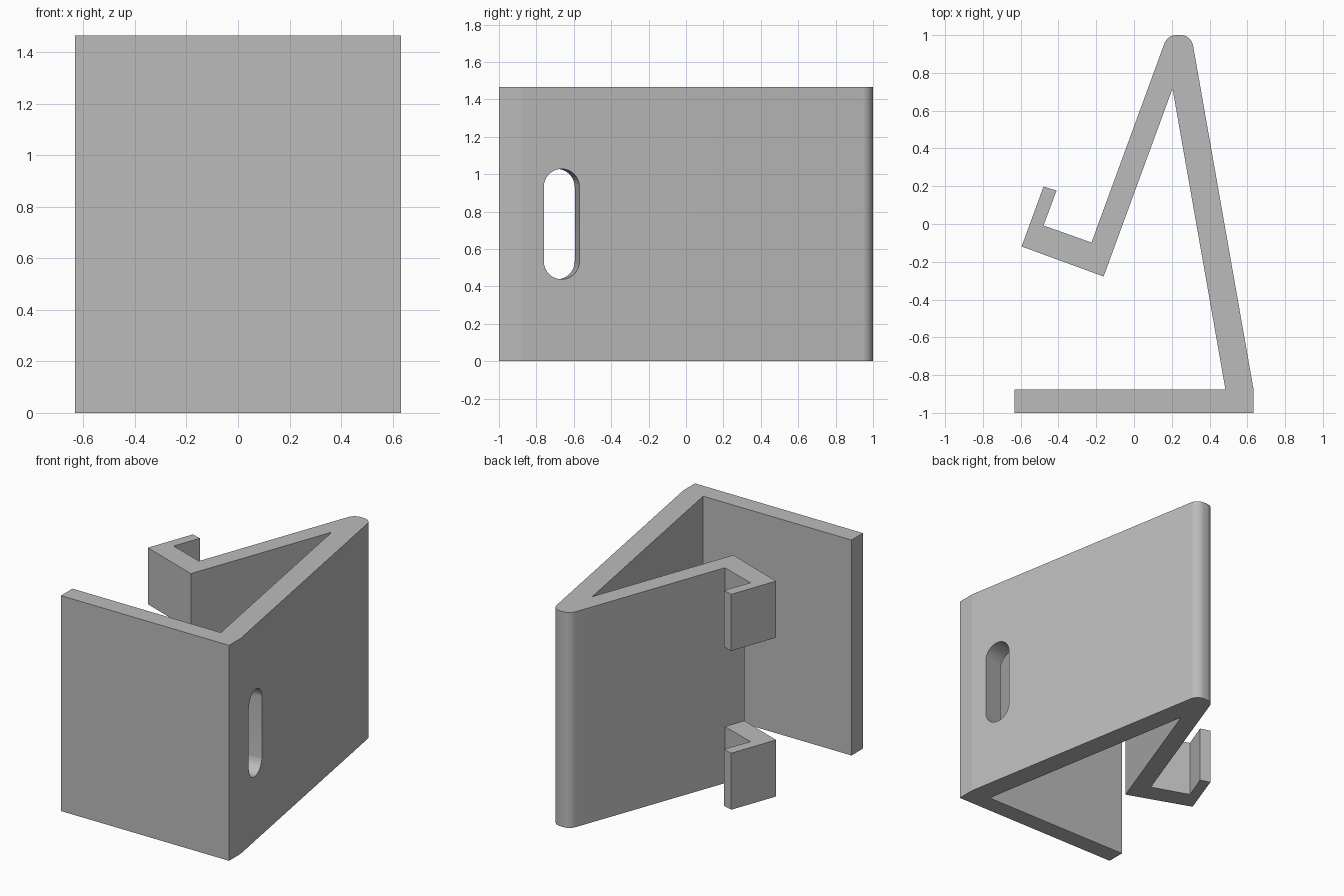
import bpy
import bmesh
from math import sin, cos, pi, radians
from mathutils import Vector

if "Cube" in bpy.data.objects:
    bpy.data.objects.remove(bpy.data.objects["Cube"], do_unlink=True)

HEIGHT = 1.466
HOOK_H = 0.385

grey = bpy.data.materials.new("plain grey")
grey.use_nodes = True
grey.diffuse_color = (0.5, 0.5, 0.5, 1)
grey.node_tree.nodes["Principled BSDF"].inputs["Base Color"].default_value = (0.5, 0.5, 0.5, 1)


def fillet(a, corner, b, radius, steps=10):
    """Points of a round between the edges corner-a and corner-b."""
    c = Vector(corner)
    da, db = (Vector(a) - c).normalized(), (Vector(b) - c).normalized()
    half = da.angle(db) / 2
    centre = c + (da + db).normalized() * radius / sin(half)
    start = c + da * radius * cos(half) / sin(half) - centre
    end = c + db * radius * cos(half) / sin(half) - centre
    turn = start.angle(end)
    return [tuple(centre + (start * sin(turn * (1 - k / steps))
                            + end * sin(turn * k / steps)) / sin(turn))
            for k in range(steps + 1)]


def make_object(name, verts, faces):
    bm = bmesh.new()
    vs = [bm.verts.new(v) for v in verts]
    for f in faces:
        bm.faces.new([vs[i] for i in f])
    loose = [v for v in bm.verts if not v.link_faces]
    bmesh.ops.delete(bm, geom=loose, context='VERTS')
    bmesh.ops.dissolve_limit(bm, angle_limit=radians(1),
                             verts=bm.verts, edges=bm.edges)
    bmesh.ops.recalc_face_normals(bm, faces=bm.faces)
    mesh = bpy.data.meshes.new(name)
    bm.to_mesh(mesh)
    bm.free()
    mesh.materials.append(grey)
    obj = bpy.data.objects.new(name, mesh)
    bpy.context.collection.objects.link(obj)
    return obj


# Plan outline: front plate, long leg, rounded apex, short leg
knee, apex_r, apex_l = (0.633, -0.876), (0.303, 1.0), (0.177, 1.0)
wall, wall_end = (-0.225, -0.098), (-0.275, -0.236)
body = [(-0.633, -1), (0.633, -1), knee]
body += fillet(knee, apex_r, apex_l, 0.067)
body += fillet(apex_r, apex_l, wall, 0.067)
body += [wall, wall_end, (-0.161, -0.278), (0.204, 0.717),
         (0.484, -0.876), (-0.633, -0.876)]

# Hook outline, sharing the end of the short leg
hook = [wall_end, wall, (-0.479, -0.008), (-0.41, 0.177),
        (-0.479, 0.198), (-0.595, -0.119)]

# Stack the outlines in three layers; faces shared by two cells cancel out
points = body + hook[2:]
count = len(points)
levels = [0, HOOK_H, HEIGHT - HOOK_H, HEIGHT]
verts = [(x, y, z) for z in levels for x, y in points]
faces = {}


def toggle(loop):
    key = frozenset(loop)
    if key in faces:
        del faces[key]
    else:
        faces[key] = loop


def add_cell(outline, layer):
    low = [layer * count + points.index(p) for p in outline]
    high = [i + count for i in low]
    toggle(low)
    toggle(high)
    for k in range(len(low)):
        j = (k + 1) % len(low)
        toggle([low[k], low[j], high[j], high[k]])


for layer in range(3):
    add_cell(body, layer)
    if layer != 1:
        add_cell(hook, layer)
bracket = make_object("folded_bracket", verts, list(faces.values()))

# Slot through the long leg, square to its face
tilt = radians(10)
across = Vector((cos(tilt), sin(tilt), 0))
along = Vector((-sin(tilt), cos(tilt), 0))
centre = Vector((0.595, -0.665, HEIGHT / 2))
radius, straight, steps = 0.097, 0.198, 16
ring = []
for side in (1, -1):
    for k in range(steps + 1):
        a = pi * k / steps
        ring.append(centre + along * side * radius * cos(a)
                    + Vector((0, 0, side * (straight + radius * sin(a)))))
n = len(ring)
slot = make_object(
    "slot_cutter",
    [p + across * d for d in (-0.25, 0.25) for p in ring],
    [list(range(n)), list(range(n, 2 * n))]
    + [[k, (k + 1) % n, (k + 1) % n + n, k + n] for k in range(n)])
slot.hide_render = True

cut = bracket.modifiers.new("slot", 'BOOLEAN')
cut.operation = 'DIFFERENCE'
cut.solver = 'EXACT'
cut.object = slot

# Apply the cut, drop the cutter and smooth the rounds only
bpy.ops.object.select_all(action='DESELECT')
bpy.context.view_layer.objects.active = bracket
bracket.select_set(True)
bpy.ops.object.modifier_apply(modifier=cut.name)
bpy.data.objects.remove(slot, do_unlink=True)
bpy.ops.object.shade_smooth_by_angle(angle=radians(9))
